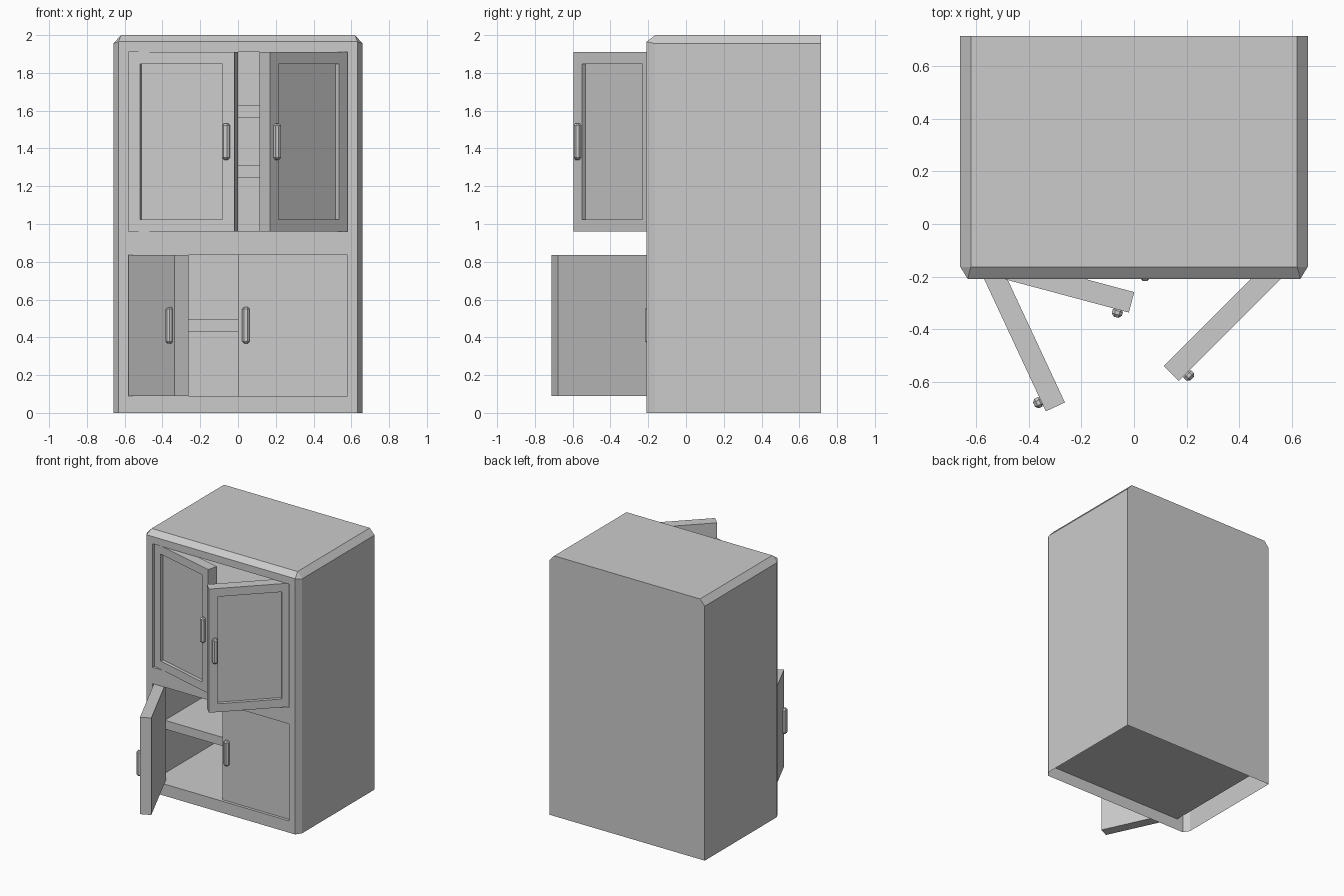
import bpy, bmesh, math
from mathutils import Matrix, Vector

cube = bpy.data.objects.get("Cube")
if cube:
    bpy.data.objects.remove(cube, do_unlink=True)

# Single flat paint
grey = bpy.data.materials.new("grey_paint")
grey.use_nodes = True
COLOR = (0.6, 0.6, 0.6, 1)
grey.diffuse_color = COLOR
grey.node_tree.nodes["Principled BSDF"].inputs["Base Color"].default_value = COLOR

FRONT, BACK, HALF_W = -0.208, 0.715, 0.66
OPEN_X, CAVITY_BACK = 0.58, 0.64
HINGE_Y, DOOR_W, DOOR_T = -0.186, 0.58, 0.08
UPPER, LOWER = (0.96, 1.91), (0.09, 0.835)


def add_object(name, bm):
    bmesh.ops.recalc_face_normals(bm, faces=bm.faces)
    mesh = bpy.data.meshes.new(name)
    bm.to_mesh(mesh)
    bm.free()
    mesh.materials.append(grey)
    obj = bpy.data.objects.new(name, mesh)
    bpy.context.collection.objects.link(obj)
    return obj


def box(lo, hi):
    bm = bmesh.new()
    bmesh.ops.create_cube(bm, size=1)
    lo, hi = Vector(lo), Vector(hi)
    for v in bm.verts:
        v.co = (lo + hi) / 2 + v.co * (hi - lo)
    return bm


# Cabinet body: chamfered hull
bm = bmesh.new()
outline = [(HALF_W, 0), (HALF_W, 1.955), (0.62, 2)]
face_outline = [(0.632, 0), (0.632, 1.965)]
for y, points in ((BACK, outline), (-0.163, outline), (FRONT, face_outline)):
    for x, z in points:
        for side in (-1, 1):
            bm.verts.new((side * x, y, z))
bmesh.ops.convex_hull(bm, input=bm.verts)
bmesh.ops.dissolve_limit(bm, angle_limit=0.01, verts=bm.verts, edges=bm.edges)
body = add_object("cabinet_body", bm)

# Hollow out the two compartments
cutters = []
for z0, z1 in (UPPER, LOWER):
    cutter = add_object("compartment_cutter",
                        box((-OPEN_X, FRONT - 0.1, z0), (OPEN_X, CAVITY_BACK, z1)))
    cutter.hide_render = True
    mod = body.modifiers.new("compartment", "BOOLEAN")
    mod.operation, mod.solver, mod.object = "DIFFERENCE", "EXACT", cutter
    cutters.append(cutter)
bm = bmesh.new()
bm.from_object(body, bpy.context.evaluated_depsgraph_get())
body.modifiers.clear()
for cutter in cutters:
    bpy.data.objects.remove(cutter, do_unlink=True)

# The underside is open
under = [f for f in bm.faces if all(v.co.z < 0.001 for v in f.verts)]
bmesh.ops.delete(bm, geom=under, context="FACES")
bm.to_mesh(body.data)
bm.free()

# Shelves
for name, z in (("lower_shelf", 0.43), ("upper_shelf_low", 1.245), ("upper_shelf_high", 1.562)):
    add_object(name, box((-OPEN_X, -0.06, z), (OPEN_X, CAVITY_BACK, z + 0.067)))


def door(name, side, span, angle, handle_z, panelled):
    """Door hinged at its outer front edge; side is +1 for the model's left."""
    z0, z1 = span
    place = (Matrix.Translation((side * OPEN_X, HINGE_Y, 0))
             @ Matrix.Rotation(side * math.radians(angle), 4, "Z"))

    def across(a, b):
        return sorted((-side * a, -side * b))

    # Leaf, with a sunken panel where needed
    xa, xb = across(0, DOOR_W)
    leaf = box((xa, 0, z0), (xb, DOOR_T, z1))
    if panelled:
        leaf.normal_update()
        face = min(leaf.faces, key=lambda f: f.calc_center_median().y)
        bmesh.ops.inset_region(leaf, faces=[face], thickness=0.09)
        sunk = bmesh.ops.extrude_face_region(leaf, geom=[face])
        verts = [e for e in sunk["geom"] if isinstance(e, bmesh.types.BMVert)]
        bmesh.ops.translate(leaf, verts=verts, vec=(0, 0.026, 0))
        if face.is_valid:
            bmesh.ops.delete(leaf, geom=[face], context="FACES_ONLY")
    add_object(name, leaf).matrix_world = place

    # Chamfered pull handle
    xa, xb = across(0.518, 0.558)
    pull = box((xa, -0.03, handle_z), (xb, 0.006, handle_z + 0.193))
    bmesh.ops.bevel(pull, geom=pull.edges[:], offset=0.011, segments=1, affect="EDGES")
    add_object(name + "_handle", pull).matrix_world = place


door("upper_right_door", -1, UPPER, 15, 1.34, True)
door("upper_left_door", 1, UPPER, 45, 1.34, True)
door("lower_right_door", -1, LOWER, 65, 0.367, False)
door("lower_left_door", 1, LOWER, 0, 0.367, False)
